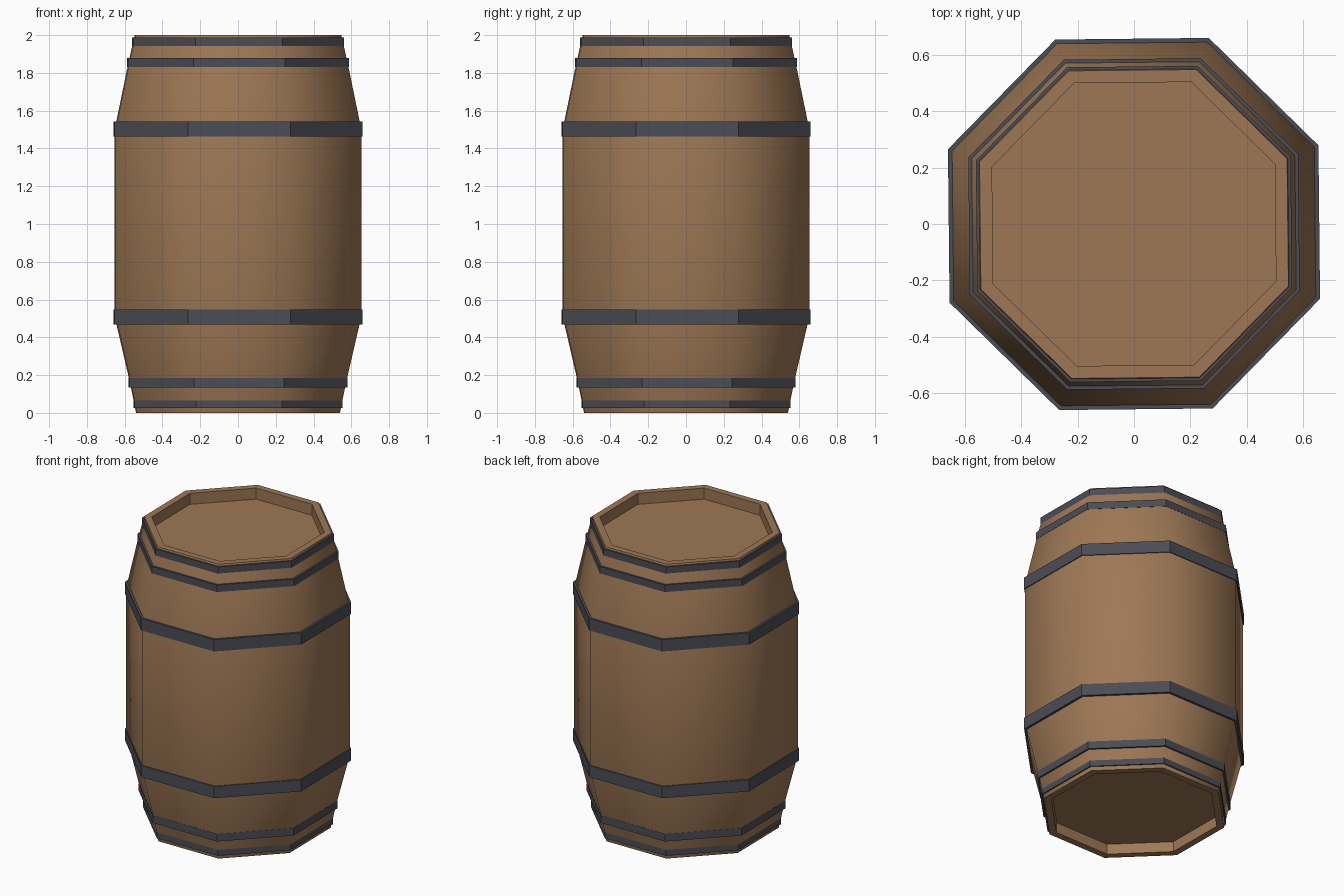
import bpy, bmesh, math

if "Cube" in bpy.data.objects:
    bpy.data.objects.remove(bpy.data.objects["Cube"])

SIDES = 8
TURN = math.radians(23.1)                     # slight twist off the flat-front octagon
FLAT = math.cos(math.radians(21.9))           # half width -> corner radius


def material(name, rgb):
    m = bpy.data.materials.new(name)
    m.diffuse_color = (*rgb, 1)
    m.use_nodes = True
    m.node_tree.nodes["Principled BSDF"].inputs["Base Color"].default_value = m.diffuse_color
    return m


wood = material("brown_wood", (0.34, 0.187, 0.09))
iron = material("dark_iron", (0.07, 0.074, 0.092))


def lathe(name, profile, mat, closed=False, cap=False):
    """Spin (half width, z) points round z as an octagon."""
    bm = bmesh.new()
    rings = []
    for w, z in profile:
        r = w / FLAT
        rings.append([bm.verts.new((r * math.cos(TURN + math.tau * i / SIDES),
                                    r * math.sin(TURN + math.tau * i / SIDES), z))
                      for i in range(SIDES)])
    pairs = list(zip(rings, rings[1:]))
    if closed:
        pairs.append((rings[-1], rings[0]))
    for a, b in pairs:
        for i in range(SIDES):
            j = (i + 1) % SIDES
            bm.faces.new((a[i], a[j], b[j], b[i]))
    if cap:
        bm.faces.new(rings[0])
        bm.faces.new(rings[-1])
    bmesh.ops.recalc_face_normals(bm, faces=bm.faces)
    me = bpy.data.meshes.new(name)
    bm.to_mesh(me)
    bm.free()
    me.materials.append(mat)
    ob = bpy.data.objects.new(name, me)
    bpy.context.collection.objects.link(ob)
    return ob


# Barrel body: recessed bottom head, bulging staves, recessed top head
outer = [(0.54, 0), (0.572, 0.16), (0.653, 0.51), (0.653, 1.5), (0.58, 1.855), (0.547, 2.0)]
body = lathe("barrel_body", [(0.495, 0.07), (0.495, 0)] + outer + [(0.503, 2.0), (0.503, 1.925)],
             wood, cap=True)

# Smooth staves, flat rims, recess walls and heads
for p in body.data.polygons:
    c = p.center
    p.use_smooth = abs(p.normal.z) < 0.5 and c.x * p.normal.x + c.y * p.normal.y > 0
bm = bmesh.new()
bm.from_mesh(body.data)
for e in bm.edges:
    e.smooth = e.calc_face_angle(0) < math.radians(50)
bm.to_mesh(body.data)
bm.free()

# Iron hoops: half width, bottom, top
hoops = {
    "bottom_rim_hoop": (0.553, 0.025, 0.07),
    "lower_hoop": (0.579, 0.135, 0.185),
    "lower_bulge_hoop": (0.659, 0.468, 0.548),
    "upper_bulge_hoop": (0.659, 1.463, 1.543),
    "upper_hoop": (0.587, 1.83, 1.878),
    "top_rim_hoop": (0.56, 1.94, 1.988),
}
for name, (w, z0, z1) in hoops.items():
    lathe(name, [(w - 0.025, z0), (w, z0), (w, z1), (w - 0.025, z1)], iron, closed=True)
